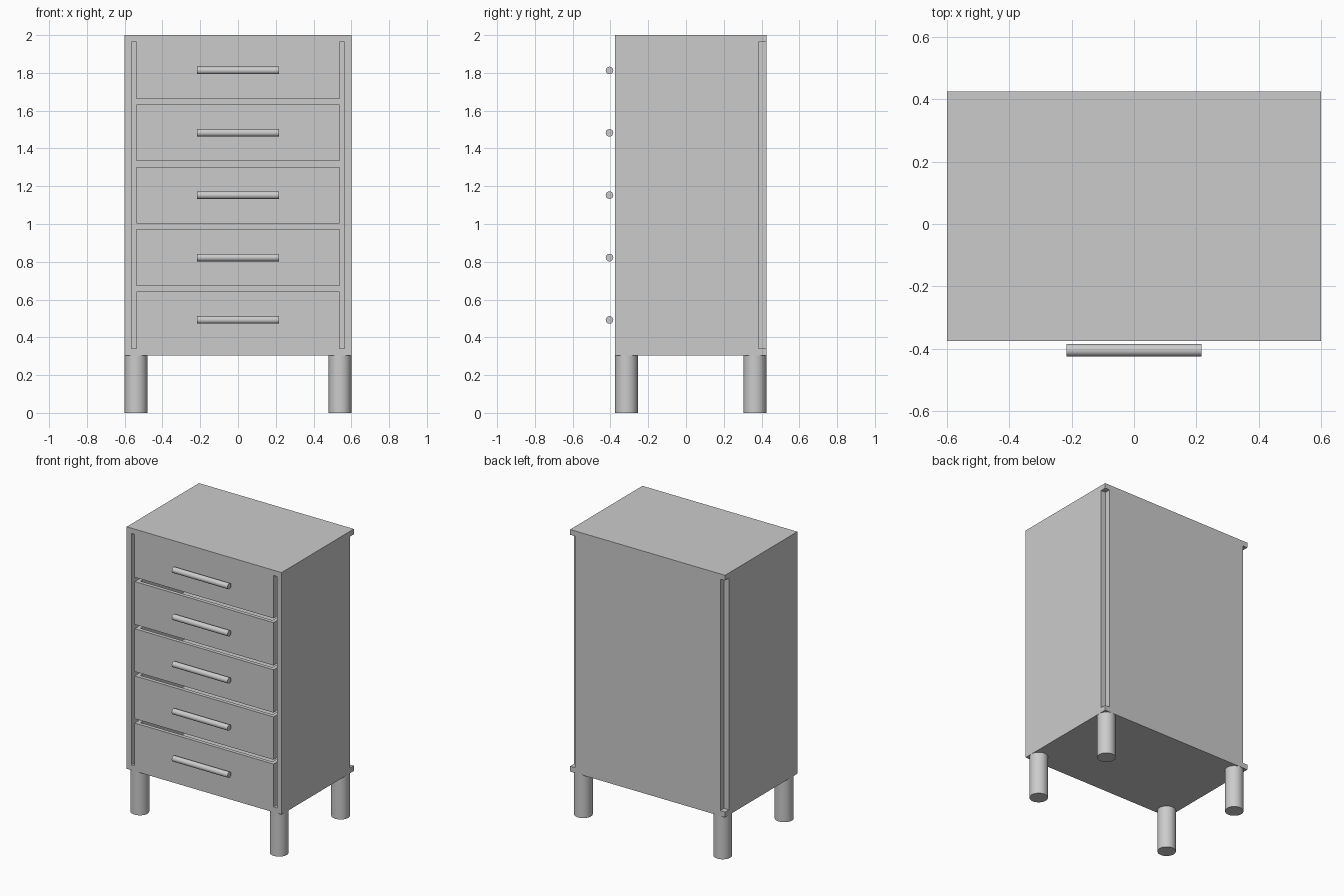
import bpy, bmesh, math
from mathutils import Matrix, Vector

if "Cube" in bpy.data.objects:
    bpy.data.objects.remove(bpy.data.objects["Cube"])

T = 0.037                      # board thickness
X, Y0, Y1 = 0.6, -0.375, 0.425  # carcass half width, front and back
Z0, Z1 = 0.305, 2.0            # carcass bottom and top


def finish(bm, name):
    bmesh.ops.recalc_face_normals(bm, faces=bm.faces[:])
    mesh = bpy.data.meshes.new(name)
    bm.to_mesh(mesh)
    bm.free()
    ob = bpy.data.objects.new(name, mesh)
    bpy.context.collection.objects.link(ob)
    return ob


def board(name, lo, hi, hollow=False):
    lo, hi = Vector(lo), Vector(hi)
    bm = bmesh.new()
    bmesh.ops.create_cube(bm, size=1, matrix=Matrix.Translation((lo + hi) / 2)
                          @ Matrix.Diagonal((*(hi - lo), 1)))
    if hollow:  # sink the top face to leave an open tray
        bm.normal_update()
        top = max(bm.faces, key=lambda f: f.calc_center_median().z)
        bmesh.ops.inset_region(bm, faces=[top], thickness=T)
        well = bmesh.ops.extrude_discrete_faces(bm, faces=[top])["faces"][0]
        bmesh.ops.translate(bm, verts=well.verts, vec=(0, 0, -(hi.z - lo.z - T)))
    return finish(bm, name)


def rod(name, centre, radius, length, axis="Z"):
    turn = Matrix.Rotation(math.pi / 2, 4, "Y") if axis == "X" else Matrix.Identity(4)
    bm = bmesh.new()
    bmesh.ops.create_cone(bm, cap_ends=True, segments=32, radius1=radius,
                          radius2=radius, depth=length,
                          matrix=Matrix.Translation(centre) @ turn)
    ob = finish(bm, name)
    bpy.ops.object.select_all(action="DESELECT")
    ob.select_set(True)
    bpy.context.view_layer.objects.active = ob
    bpy.ops.object.shade_smooth_by_angle(angle=math.radians(40))
    return ob


# Carcass: full top and bottom, sides and back leave an open notch at the rear corners
board("top_panel", (-X, Y0, Z1 - T), (X, Y1, Z1))
board("bottom_panel", (-X, Y0, Z0), (X, Y1, Z0 + T))
board("left_side_panel", (-X, Y0, Z0 + T), (-X + T, Y1 - T - 0.005, Z1 - T))
board("right_side_panel", (X - T, Y0, Z0 + T), (X, Y1 - T - 0.005, Z1 - T))
board("back_panel", (-X + T, Y1 - T - 0.005, Z0 + T), (X - T, Y1, Z1 - T))

# Five drawers with bar handles
gap = 0.03
height = (Z1 - Z0 - 2 * T - 4 * gap) / 5
for i in range(5):
    z = Z0 + T + i * (height + gap)
    board(f"drawer_{i + 1}", (-0.538, Y0, z), (0.538, 0.36, z + height), hollow=True)
    rod(f"handle_{i + 1}", (0, -0.405, z + height / 2), 0.02, 0.432, "X")

# Round legs flush with the corners
for side, x in (("left", -0.54), ("right", 0.54)):
    for end, y in (("front", Y0 + 0.06), ("back", Y1 - 0.06)):
        rod(f"{end}_{side}_leg", (x, y, Z0 / 2), 0.06, Z0)
